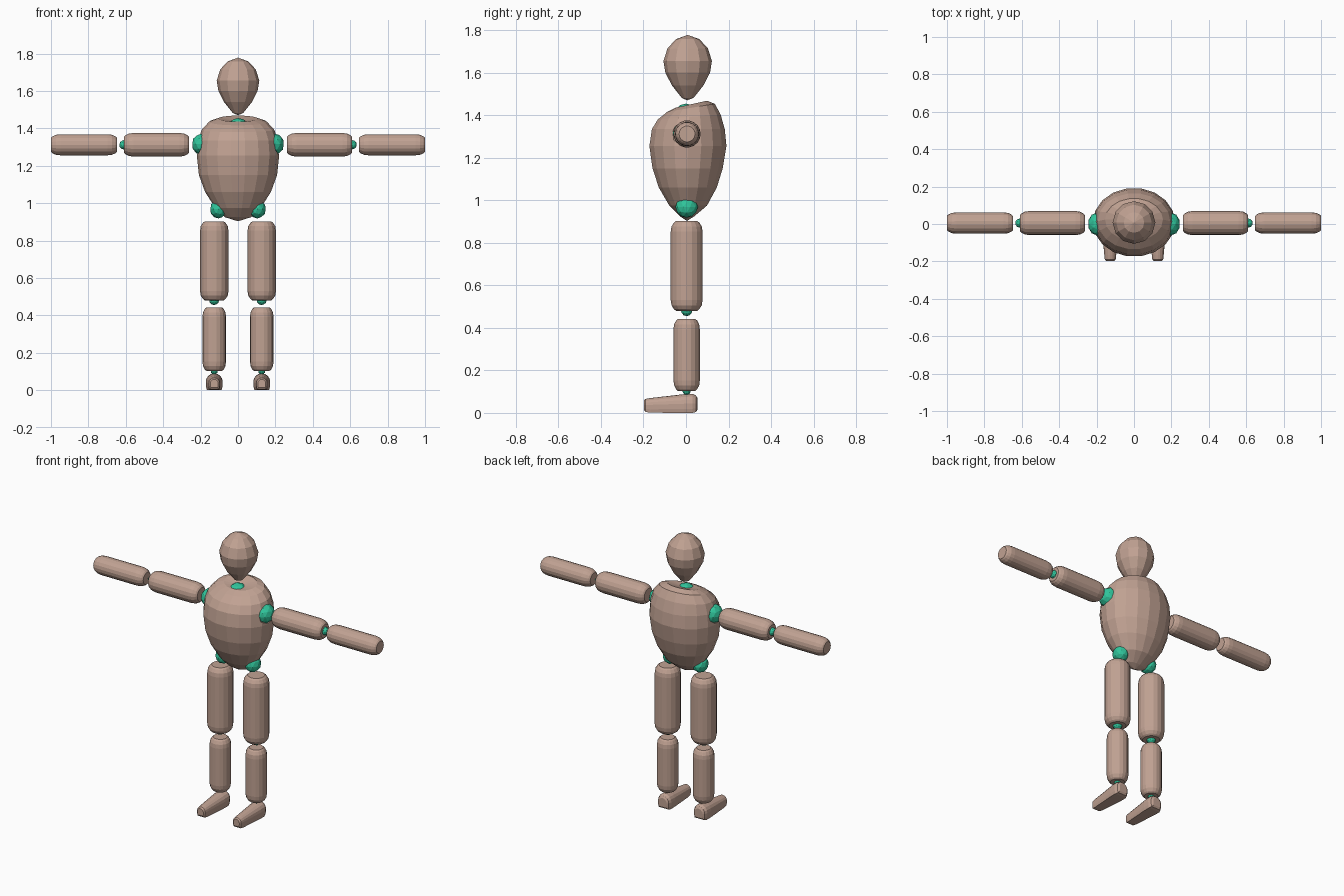
import bpy, bmesh, math
from mathutils import Vector, Matrix

if "Cube" in bpy.data.objects:
    bpy.data.objects.remove(bpy.data.objects["Cube"])


def material(name, rgb):
    m = bpy.data.materials.new(name)
    m.diffuse_color = (*rgb, 1)
    m.use_nodes = True
    m.node_tree.nodes["Principled BSDF"].inputs["Base Color"].default_value = m.diffuse_color
    return m


CLAY = material("dusty clay", (0.53, 0.36, 0.29))
GREEN = material("joint green", (0.03, 0.56, 0.33))


def finish(name, bm, mat):
    bmesh.ops.recalc_face_normals(bm, faces=bm.faces)
    me = bpy.data.meshes.new(name)
    bm.to_mesh(me)
    bm.free()
    me.materials.append(mat)
    ob = bpy.data.objects.new(name, me)
    bpy.context.collection.objects.link(ob)
    return ob


def loft(name, rings, mat, tips=(None, None)):
    """Skin closed rings of points; each end is a flat cap or a tip point."""
    bm = bmesh.new()
    vs = [[bm.verts.new(p) for p in r] for r in rings]
    n = len(vs[0])
    for a, b in zip(vs, vs[1:]):
        for i in range(n):
            j = (i + 1) % n
            bm.faces.new((a[i], a[j], b[j], b[i]))
    for ring, tip in ((vs[0], tips[0]), (vs[-1], tips[1])):
        if tip is None:
            bm.faces.new(ring)
        else:
            t = bm.verts.new(tip)
            for i in range(n):
                bm.faces.new((ring[i], ring[(i + 1) % n], t))
    return finish(name, bm, mat)


def ellipse(cx, cy, z, rx, ry, n, tilt=0.0):
    pts = []
    for i in range(n):
        a = 2 * math.pi * i / n
        y = ry * math.sin(a)
        pts.append(Vector((cx + rx * math.cos(a), cy + y, z + tilt * y)))
    return pts


def limb(name, start, end, r, n=18):
    """Rounded cylinder between two points."""
    start, end = Vector(start), Vector(end)
    d = end - start
    L = d.length
    rot = d.to_track_quat('Z', 'Y').to_matrix()
    prof = [(0, .66), (.008, .80), (.026, .95), (.05, 1),
            (L - .05, 1), (L - .026, .95), (L - .008, .80), (L, .66)]
    rings = [[start + rot @ p for p in ellipse(0, 0, h, r * k, r * k, n)]
             for h, k in prof]
    return loft(name, rings, CLAY)


def ball(name, c, radii, mat=GREEN):
    bm = bmesh.new()
    bmesh.ops.create_icosphere(bm, subdivisions=2, radius=1)
    bm.transform(Matrix.Translation(c) @ Matrix.Diagonal((*radii, 1)))
    return finish(name, bm, mat)


# head: egg with a narrow chin
head = [(1.482, .028), (1.54, .074), (1.60, .105), (1.655, .114),
        (1.715, .095), (1.758, .055)]
loft("head", [ellipse(0, .008, z, r, r, 12) for z, r in head], CLAY,
     ((0, .005, 1.47), (0, .008, 1.778)))

# torso: z, half width, front y, back y, tilt of the ring
torso_rows = [(.925, .07, -.03, .04, 0), (.975, .122, -.08, .10, 0),
              (1.06, .176, -.13, .147, 0), (1.15, .209, -.16, .175, 0),
              (1.255, .220, -.175, .193, 0), (1.335, .213, -.163, .185, 0),
              (1.392, .194, -.135, .165, .08), (1.435, .155, -.09, .137, .17),
              (1.452, .105, -.05, .10, .22)]
torso = loft("torso",
             [ellipse(0, (f + b) / 2, z, hx, (b - f) / 2, 18, t)
              for z, hx, f, b, t in torso_rows], CLAY,
             ((0, .005, .903), (0, .015, 1.435)))

# shoulder sockets hollowed out of the torso
for s in (-1, 1):
    cutter = ball("socket_cutter", (s * .255, -.01, 1.32), (.08, .095, .07), CLAY)
    cutter.hide_render = True
    mod = torso.modifiers.new("socket", 'BOOLEAN')
    mod.operation = 'DIFFERENCE'
    mod.solver = 'EXACT'
    mod.object = cutter
    bpy.context.view_layer.objects.active = torso
    bpy.ops.object.modifier_apply(modifier=mod.name)
    bpy.data.objects.remove(cutter)

ball("neck_joint", (0, 0, 1.408), (.055, .055, .047))


def foot_ring(cx, y, r, low, top, n=16):
    """Arched section: round top, squarer and flat underneath."""
    pts = []
    for i in range(n):
        a = 2 * math.pi * i / n
        c, s = math.cos(a), math.sin(a)
        if s < -.01:
            c = math.copysign(abs(c) ** .4, c) if abs(c) > .01 else 0
            z = top - r - (top - r - low) * min(1, -s * 1.5)
        else:
            z = top - r + r * s
        pts.append(Vector((cx + r * c, y, z)))
    return pts


foot_rows = [(-.198, .021, .014, .058), (-.190, .029, .004, .066),
             (-.165, .032, .001, .070), (-.01, .045, 0, .088),
             (.030, .045, 0, .090), (.047, .038, .004, .082),
             (.054, .026, .015, .070)]

for s, side in ((1, "left"), (-1, "right")):
    # arms
    limb(side + "_upper_arm", (s * .262, .005, 1.312), (s * .61, .005, 1.312), .064)
    limb(side + "_forearm", (s * .647, .005, 1.312), (s, .005, 1.312), .057)
    ball(side + "_shoulder_joint", (s * .195, 0, 1.315), (.052, .062, .057))
    ball(side + "_elbow_joint", (s * .61, .005, 1.312), (.025, .025, .025))
    # legs
    x = s * .127
    limb(side + "_thigh", (x, .003, .48), (x, .003, .903), .076)
    limb(side + "_shin", (x, .003, .103), (x, .003, .442), .063)
    ball(side + "_hip_joint", (s * .104, .003, .968), (.046, .053, .05))
    ball(side + "_knee_joint", (x, .003, .482), (.027, .027, .027))
    ball(side + "_ankle_joint", (x, .003, .104), (.02, .02, .02))
    # foot
    loft(side + "_foot", [foot_ring(x, *row) for row in foot_rows], CLAY)
